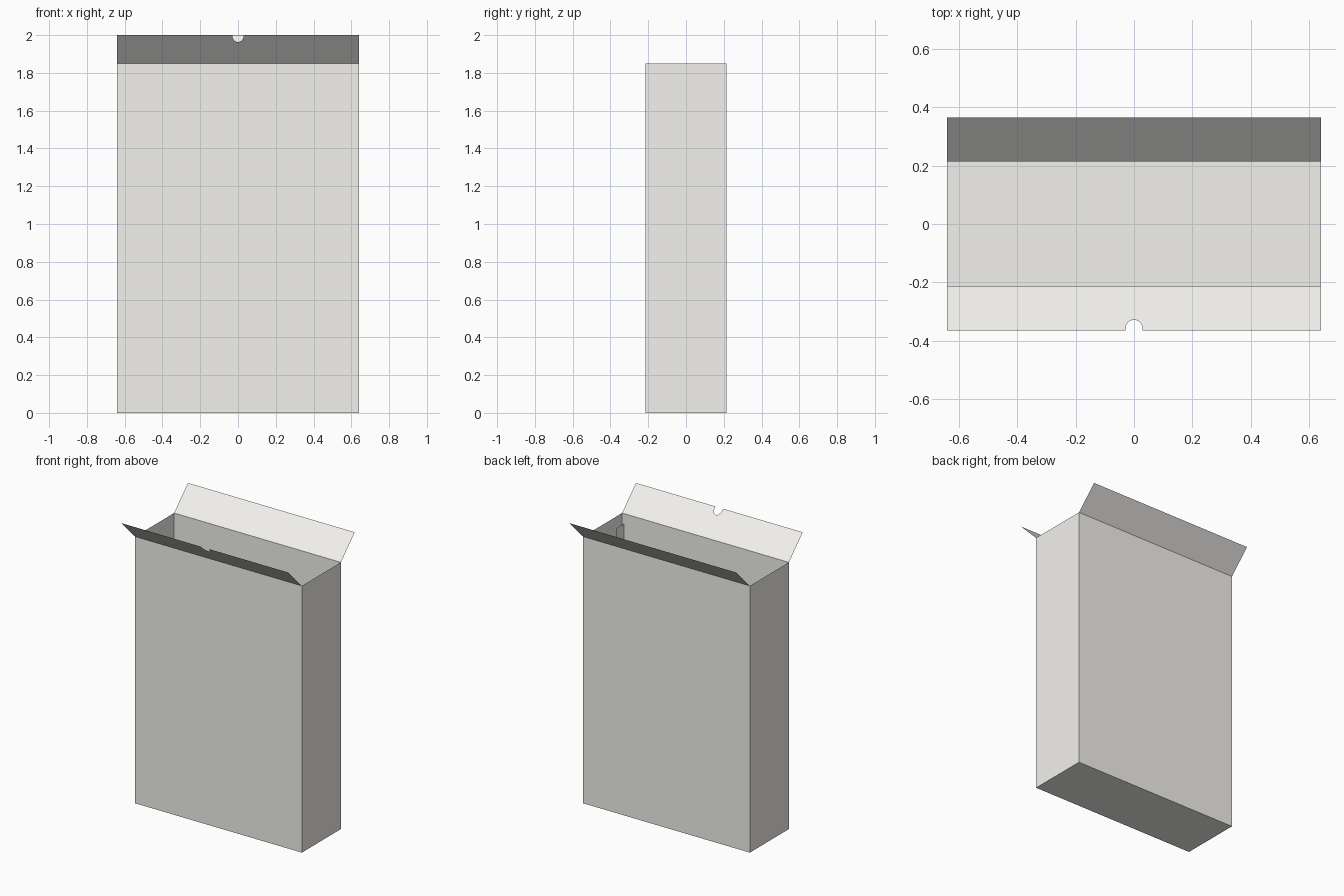
import bpy, bmesh, math

if "Cube" in bpy.data.objects:
    bpy.data.objects.remove(bpy.data.objects["Cube"])

W, D, H = 0.64, 0.214, 1.85      # half width, half depth, wall height
FLAP = 0.151                     # flap rise and outward run (45 degrees)

# Off-white card
card = bpy.data.materials.new("white_card")
card.diffuse_color = (0.9, 0.89, 0.86, 1)
card.use_nodes = True
card.node_tree.nodes["Principled BSDF"].inputs["Base Color"].default_value = card.diffuse_color


def sheet(name, polys):
    """Thin card part made from flat polygons, with shared corners welded."""
    bm = bmesh.new()
    for poly in polys:
        bm.faces.new([bm.verts.new(p) for p in poly])
    bmesh.ops.remove_doubles(bm, verts=bm.verts, dist=1e-5)
    mesh = bpy.data.meshes.new(name)
    bm.to_mesh(mesh)
    bm.free()
    mesh.materials.append(card)
    obj = bpy.data.objects.new(name, mesh)
    bpy.context.collection.objects.link(obj)
    return obj


def flap(name, side, outline):
    """Flap tilted 45 degrees outward; outline is (x, distance from hinge)."""
    pts = [(x, side * (D + t), H + t) for x, t in outline]
    return sheet(name, [pts if side < 0 else pts[::-1]])


# Box body: four walls and the closed bottom
ring = [(-W, -D), (W, -D), (W, D), (-W, D)]
walls = []
for i in range(4):
    a, b = ring[i], ring[(i + 1) % 4]
    walls.append([(*a, 0), (*b, 0), (*b, H), (*a, H)])
bottom = [(*p, 0) for p in reversed(ring)]
sheet("box_body", walls + [bottom])

# Front flap with a rounded thumb notch in its free edge
R, STRAIGHT = 0.029, 0.008
notch = [(R, FLAP)]
for i in range(17):
    a = math.pi * i / 16
    notch.append((R * math.cos(a), FLAP - STRAIGHT - R * math.sin(a)))
notch.append((-R, FLAP))
flap("front_flap", -1, [(-W, 0), (W, 0), (W, FLAP)] + notch + [(-W, FLAP)])

# Plain back flap
flap("back_flap", 1, [(-W, 0), (W, 0), (W, FLAP), (-W, FLAP)])

# Glue tab just inside the right wall, hinged on the front wall
X, Y0, Y1, GAP = W - 0.013, -D, -D + 0.08, 0.072
sheet("glue_tab", [[(X, Y0, GAP), (X, Y1, GAP), (X, Y1, H - GAP), (X, Y0, H - GAP)]])
